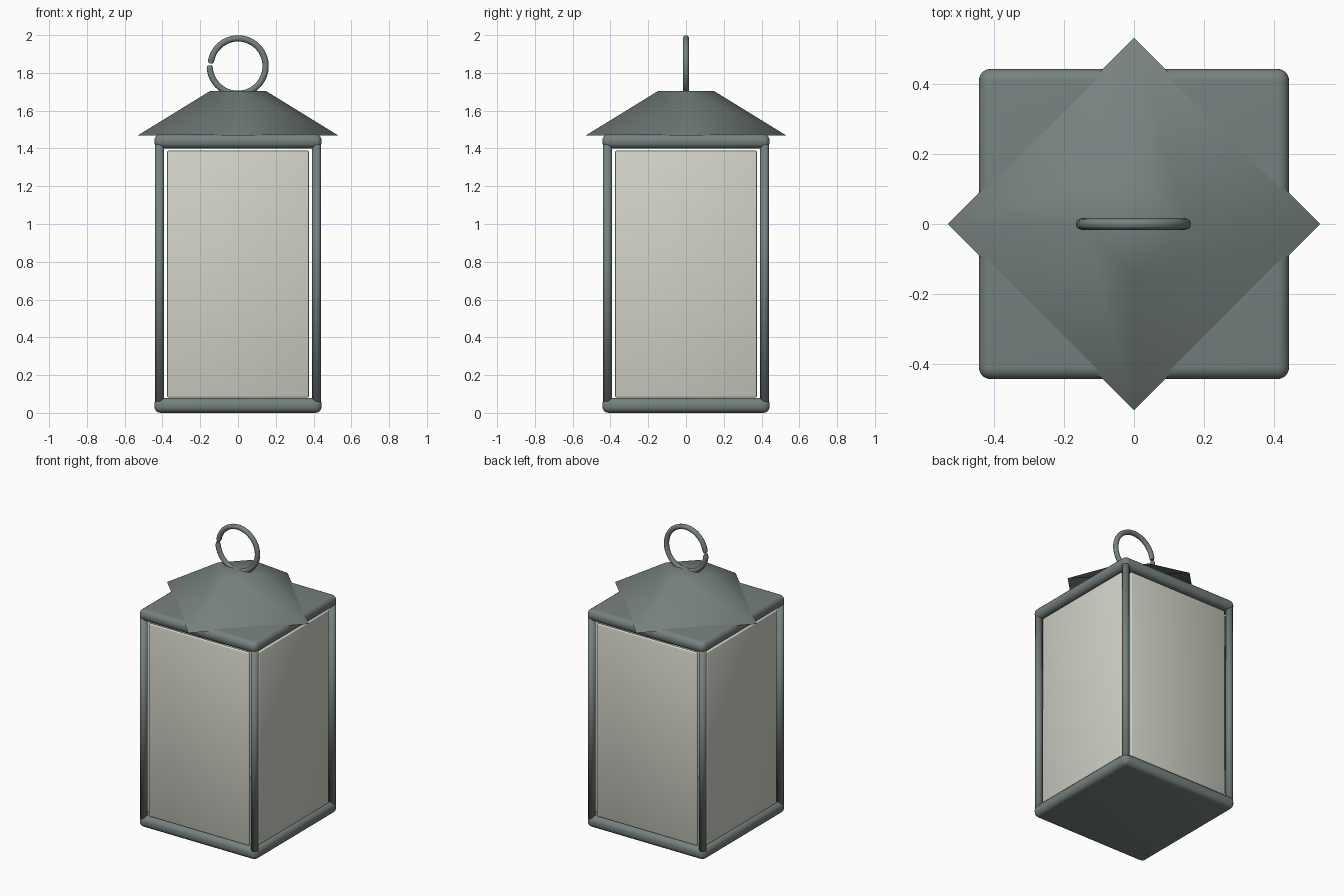
import bpy
from math import cos, sin, radians, pi

cube = bpy.data.objects.get("Cube")
if cube:
    bpy.data.objects.remove(cube, do_unlink=True)


def material(name, color):
    m = bpy.data.materials.new(name)
    m.use_nodes = True
    m.diffuse_color = color
    m.node_tree.nodes["Principled BSDF"].inputs["Base Color"].default_value = color
    return m


METAL = material("grey green metal", (0.18, 0.22, 0.21, 1))
GLASS = material("frosted glass", (0.64, 0.645, 0.57, 1))


def finish(name, mat):
    ob = bpy.context.object
    ob.name = name
    ob.data.materials.append(mat)
    bpy.ops.object.shade_smooth()
    return ob


def rounded_box(name, location, size, bevel, segments, mat):
    bpy.ops.mesh.primitive_cube_add(size=1, location=location)
    bpy.context.object.scale = size
    bpy.ops.object.transform_apply(location=False, rotation=False, scale=True)
    ob = finish(name, mat)
    mod = ob.modifiers.new("rounded edges", 'BEVEL')
    mod.width = bevel
    mod.segments = segments


# Base and top plates
rounded_box("base_plate", (0, 0, 0.04), (0.886, 0.886, 0.08), 0.034, 5, METAL)
rounded_box("top_plate", (0, 0, 1.438), (0.886, 0.886, 0.076), 0.034, 5, METAL)

# Four thin panes, close to the outer faces
for side, sign in (("left", 1), ("right", -1)):
    rounded_box(f"{side}_pane", (sign * 0.411, 0, 0.735), (0.02, 0.75, 1.306),
                0.006, 2, GLASS)
for end, sign in (("front", -1), ("back", 1)):
    rounded_box(f"{end}_pane", (0, sign * 0.411, 0.735), (0.75, 0.02, 1.306),
                0.006, 2, GLASS)

# Corner posts
for side, sx in (("left", 1), ("right", -1)):
    for end, sy in (("front", -1), ("back", 1)):
        bpy.ops.mesh.primitive_cylinder_add(
            vertices=24, radius=0.023, depth=1.36,
            location=(sx * 0.416, sy * 0.416, 0.74))
        finish(f"{end}_{side}_post", METAL)

# Four sided roof, open below, its corners over the middle of each side
bpy.ops.mesh.primitive_cone_add(vertices=4, radius1=0.532, radius2=0.15,
                                depth=0.235, location=(0, 0, 1.5855))
roof = finish("roof", METAL)
bpy.ops.object.mode_set(mode='EDIT')
bpy.ops.mesh.select_all(action='DESELECT')
bpy.ops.object.mode_set(mode='OBJECT')
for face in roof.data.polygons:
    face.select = face.normal.z < -0.9
bpy.ops.object.mode_set(mode='EDIT')
bpy.ops.mesh.select_mode(type='FACE')
bpy.ops.mesh.delete(type='ONLY_FACE')
bpy.ops.object.mode_set(mode='OBJECT')

# Carrying ring, its two ends meeting slightly out of line on the right
curve = bpy.data.curves.new("ring", 'CURVE')
curve.dimensions = '3D'
curve.bevel_depth = 0.0165
curve.bevel_resolution = 4
curve.use_fill_caps = True
spline = curve.splines.new('POLY')
steps = 56
spline.points.add(steps)
for i, p in enumerate(spline.points):
    t = i / steps
    a = radians(175 - 356 * t)
    r = 0.145 + 0.005 * t * (1 - cos(pi * t)) / 2
    p.co = (r * cos(a), 0, 1.8375 + r * sin(a), 1)
    p.radius = 0.75 if i in (0, steps) else 1
ring = bpy.data.objects.new("carry_ring", curve)
bpy.context.collection.objects.link(ring)
bpy.ops.object.select_all(action='DESELECT')
bpy.context.view_layer.objects.active = ring
ring.select_set(True)
bpy.ops.object.convert(target='MESH')
finish("carry_ring", METAL)
